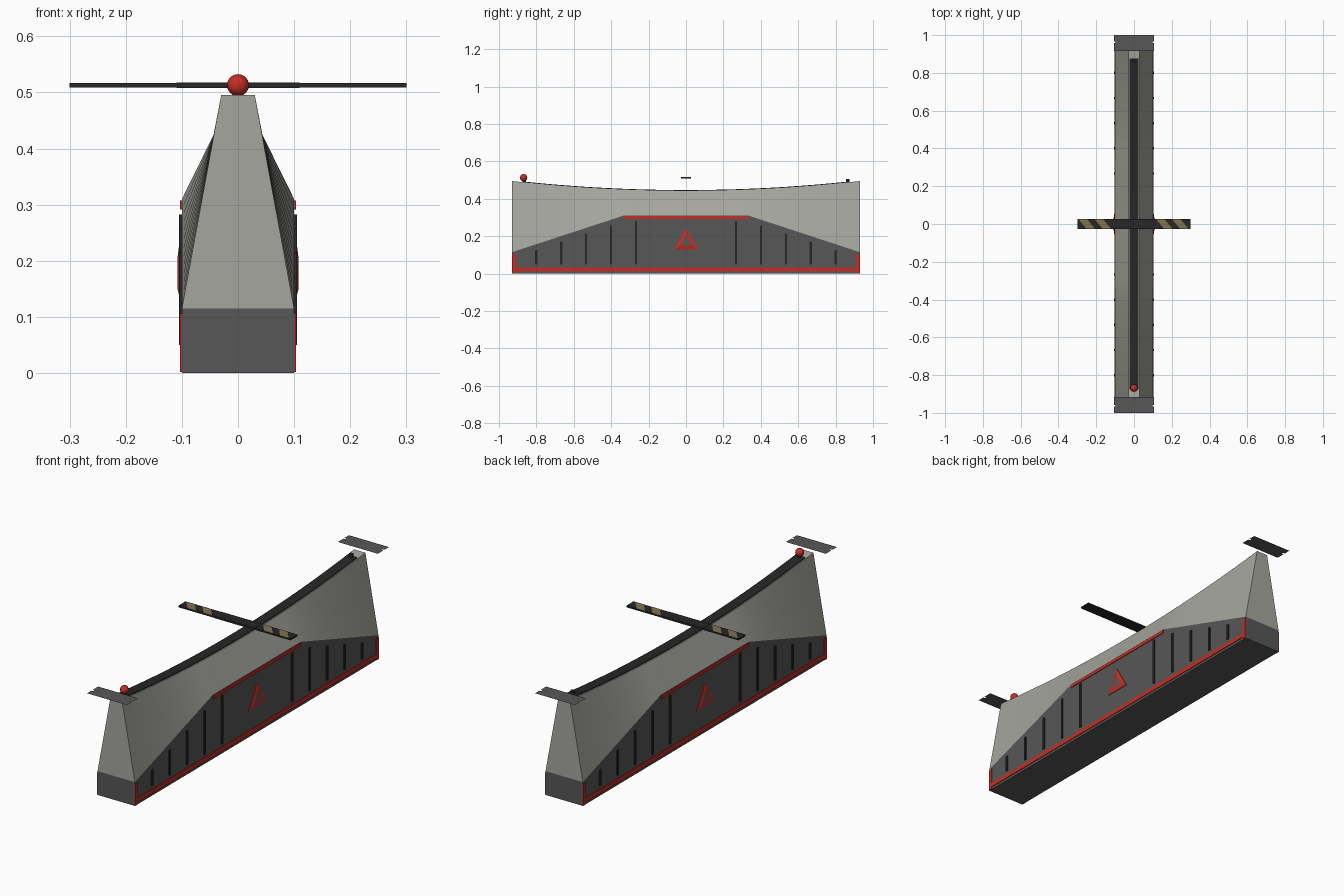
import bpy, bmesh, math

if "Cube" in bpy.data.objects:
    bpy.data.objects.remove(bpy.data.objects["Cube"])


def material(name, r, g, b):
    m = bpy.data.materials.new(name)
    m.diffuse_color = (r, g, b, 1)
    m.use_nodes = True
    m.node_tree.nodes["Principled BSDF"].inputs["Base Color"].default_value = m.diffuse_color
    return m


CONCRETE = material("pale concrete", 0.38, 0.38, 0.345)
DARK = material("dark grey", 0.095, 0.095, 0.095)
BLACK = material("near black", 0.02, 0.02, 0.02)
RED = material("warning red", 0.55, 0.028, 0.018)
TAN = material("stripe tan", 0.22, 0.17, 0.07)

HALF = 0.93      # half length of the hull
SHELF = 0.335    # half length of the raised middle panel


def top_z(y):
    return 0.443 + 0.052 * (y / HALF) ** 2


def panel_z(y):
    t = max(0, (abs(y) - SHELF) / (HALF - SHELF))
    return 0.31 - 0.195 * t


def mesh_object(name, verts, faces, mats, indices=None):
    me = bpy.data.meshes.new(name)
    me.from_pydata(verts, [], faces)
    for m in mats:
        me.materials.append(m)
    if indices:
        me.polygons.foreach_set("material_index", indices)
    bm = bmesh.new()
    bm.from_mesh(me)
    bmesh.ops.recalc_face_normals(bm, faces=bm.faces)
    bm.to_mesh(me)
    bm.free()
    ob = bpy.data.objects.new(name, me)
    bpy.context.collection.objects.link(ob)
    return ob


def smooth(ob, angle):
    bpy.ops.object.select_all(action='DESELECT')
    ob.select_set(True)
    bpy.context.view_layer.objects.active = ob
    bpy.ops.object.shade_smooth_by_angle(angle=math.radians(angle))


def box(name, x, y, z, mat):
    v = [(a, b, c) for a in x for b in y for c in z]
    f = [(0, 1, 3, 2), (4, 6, 7, 5), (0, 4, 5, 1), (2, 3, 7, 6), (0, 2, 6, 4), (1, 5, 7, 3)]
    return mesh_object(name, v, f, [mat])


def loft(name, ys, ring, mats, side_mats, caps):
    """Skin a ring(y) of points along y; caps lists (ring indices, material)."""
    n = len(ring(0))
    verts = [(x, y, z) for y in ys for x, z in ring(y)]
    faces, idx = [], []
    for i in range(len(ys) - 1):
        for k in range(n):
            a, b = i * n + k, i * n + (k + 1) % n
            faces.append((a, b, b + n, a + n))
            idx.append(side_mats[k])
    for base in (0, (len(ys) - 1) * n):
        for pts, m in caps:
            faces.append([base + p for p in pts])
            idx.append(m)
    return mesh_object(name, verts, faces, mats, idx)


# hull: dark lower body, pale upper body with a sagging ridge
outer = [SHELF + (HALF - SHELF) * i / 12 for i in range(13)]
inner = [-SHELF + 2 * SHELF * i / 14 for i in range(1, 14)]
stations = [-y for y in reversed(outer)] + inner + outer


def hull_ring(y):
    p, t = panel_z(y), top_z(y)
    return [(-0.1, 0), (0.1, 0), (0.1, p), (0.03, t), (-0.03, t), (-0.1, p)]


hull = loft("hull", stations, hull_ring, [DARK, CONCRETE], [0, 0, 1, 1, 1, 0],
            [((0, 1, 2, 5), 0), ((2, 3, 4, 5), 1)])
smooth(hull, 7)

# dark strip running along the ridge
strip_ys = [-0.875 + 1.75 * i / 32 for i in range(33)]


def strip_ring(y):
    t = top_z(y)
    return [(-0.025, t - 0.003), (0.025, t - 0.003), (0.025, t + 0.004), (-0.025, t + 0.004)]


strip = loft("ridge_strip", strip_ys, strip_ring, [BLACK], [0] * 4, [((0, 1, 2, 3), 0)])
smooth(strip, 30)

# side trim, ribs and warning triangle on both flanks
for s, side in ((-1, "left"), (1, "right")):
    thin = sorted((s * 0.099, s * 0.1035))
    box(f"{side}_bottom_trim", thin, (-HALF, HALF), (0.012, 0.033), RED)
    box(f"{side}_top_trim", thin, (-SHELF, SHELF), (0.291, 0.307), RED)
    for e, end in ((-1, "front"), (1, "back")):
        ys = sorted((e * 0.91, e * HALF))
        box(f"{side}_{end}_trim", thin, ys, (0.002, 0.106), RED)
        for i in range(5):
            y = e * (0.267 + 0.1335 * i)
            height = panel_z(abs(y) + 0.006) - 0.028
            box(f"{side}_{end}_rib_{i + 1}", sorted((s * 0.099, s * 0.105)),
                (y - 0.006, y + 0.006), (0.05, min(height, 0.282)), BLACK)

    tri = [(-0.064, 0.13), (0.064, 0.13), (0, 0.243)]
    core = [(-0.031, 0.15), (0.031, 0.15), (0, 0.205)]
    verts = [(s * 0.0995, y, z) for y, z in tri] + [(s * 0.103, y, z) for y, z in tri]
    verts += [(s * 0.108, y, z) for y, z in core]
    faces = [(0, 1, 2), (6, 7, 8)]
    for k in range(3):
        j = (k + 1) % 3
        faces += [(k, j, j + 3, k + 3), (k + 3, j + 3, j + 6, k + 6)]
    mesh_object(f"{side}_warning_triangle", verts, faces, [RED, DARK], [0, 1] + [0] * 6)

# floating cross beam with a black middle sleeve
box("cross_beam", (-0.3, 0.3), (-0.027, 0.027), (0.5085, 0.5165), BLACK)
box("beam_sleeve", (-0.11, 0.11), (-0.0275, 0.0275), (0.508, 0.5175), BLACK)

# slanted stripes on the beam ends
for start in (-0.295, -0.21, 0.115, 0.2):
    pts = [(start, 0.027), (start + 0.045, 0.027), (start + 0.09, -0.027), (start + 0.045, -0.027)]
    mesh_object("beam_stripe", [(x, y, 0.517) for x, y in pts], [(3, 2, 1, 0)], [TAN])

# thin end plates with a small notch at each short side
half_outline = [(0.107, 0.915), (0.107, 0.957), (0.097, 0.957), (0.097, 0.967), (0.107, 0.967), (0.107, 1.0)]
outline = half_outline + [(-x, y) for x, y in reversed(half_outline)]
for e, end in ((-1, "front"), (1, "back")):
    mesh_object(f"{end}_end_plate", [(x, e * y, 0.516) for x, y in outline],
                [tuple(range(12))[::e]], [DARK])
    # short post at each end of the ridge
    bpy.ops.mesh.primitive_cylinder_add(vertices=16, radius=0.01, depth=0.02,
                                        location=(0, e * 0.865, 0.497))
    post = bpy.context.object
    post.name = f"{end}_post"
    post.data.materials.append(BLACK)
    smooth(post, 30)

# red beacon ball on the front post
bpy.ops.mesh.primitive_uv_sphere_add(segments=24, ring_count=14, radius=0.0195,
                                     location=(0, -0.868, 0.513))
ball = bpy.context.object
ball.name = "beacon_ball"
ball.data.materials.append(RED)
smooth(ball, 40)
